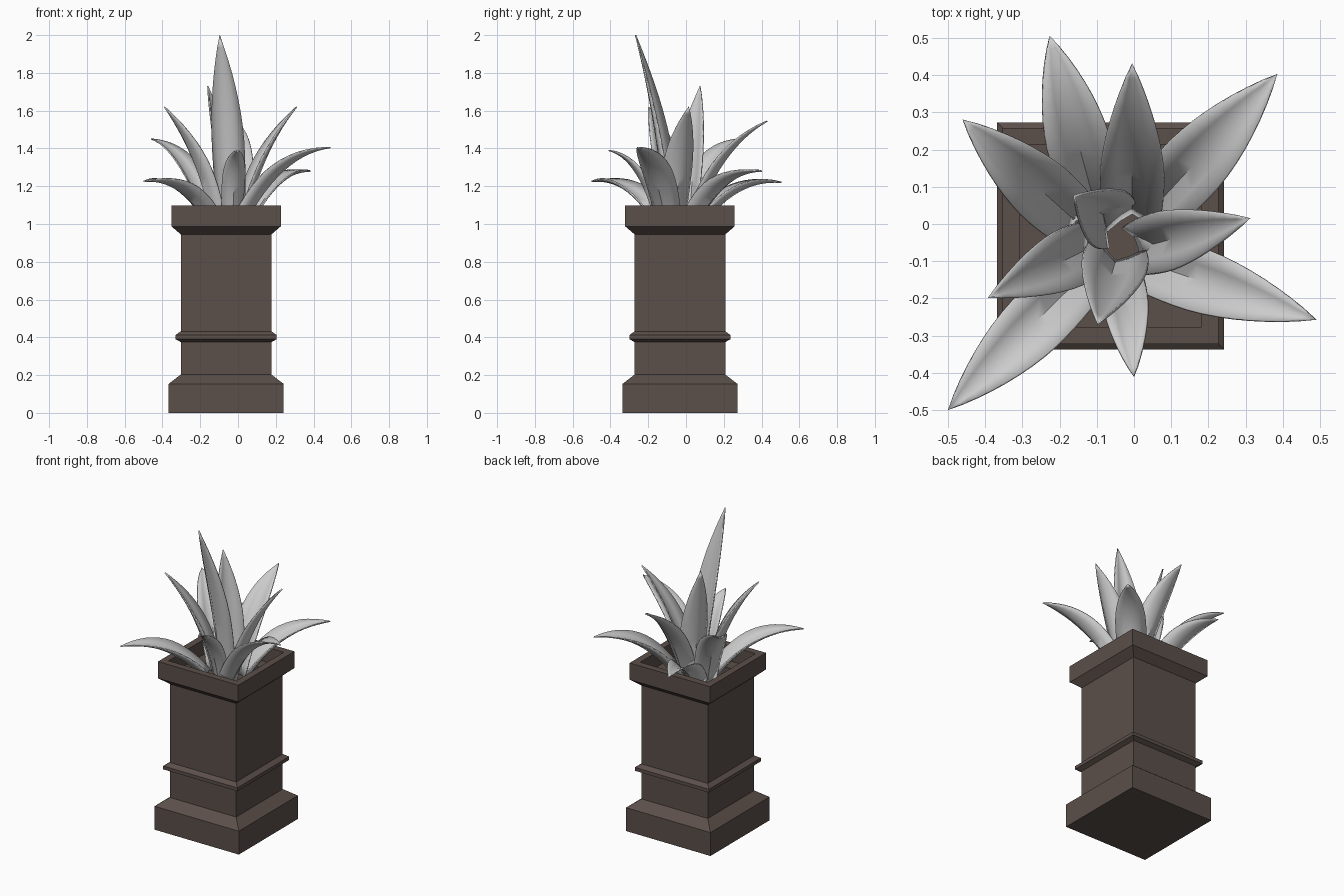
import bpy
import bmesh
import math
from mathutils import Vector

cube = bpy.data.objects.get("Cube")
if cube:
    bpy.data.objects.remove(cube)


def material(name, color):
    m = bpy.data.materials.new(name)
    m.use_nodes = True
    m.diffuse_color = color
    m.node_tree.nodes["Principled BSDF"].inputs["Base Color"].default_value = color
    return m


clay = material("brown clay", (0.105, 0.078, 0.068, 1))
leaf_grey = material("leaf grey", (0.6, 0.6, 0.6, 1))


def make_object(name, bm, mat):
    bmesh.ops.recalc_face_normals(bm, faces=bm.faces)
    mesh = bpy.data.meshes.new(name)
    bm.to_mesh(mesh)
    bm.free()
    mesh.materials.append(mat)
    obj = bpy.data.objects.new(name, mesh)
    bpy.context.collection.objects.link(obj)
    return obj


def square_stack(name, profile, center, mat):
    """Closed square solid swept through (half width, height) pairs."""
    bm = bmesh.new()
    rings = [[bm.verts.new((center[0] + sx * h, center[1] + sy * h, z))
              for sx, sy in ((-1, -1), (1, -1), (1, 1), (-1, 1))]
             for h, z in profile]
    for low, high in zip(rings, rings[1:]):
        for i in range(4):
            j = (i + 1) % 4
            bm.faces.new((low[i], low[j], high[j], high[i]))
    bm.faces.new(rings[0])
    bm.faces.new(rings[-1])
    return make_object(name, bm, mat)


# Pedestal planter: plinth, band, shaft, rim and hollow top
square_stack("planter", [
    (0.305, 0), (0.305, 0.153), (0.24, 0.203), (0.24, 0.375),
    (0.268, 0.39), (0.268, 0.412), (0.24, 0.432), (0.24, 0.945),
    (0.29, 0.988), (0.29, 1.097), (0.245, 1.097), (0.245, 1.0),
    (0.16, 1.0), (0.16, 0.95)], (-0.063, -0.032), clay)


def leaf(name, base, tip, half_width, reach, lift, steps=14):
    """Channelled blade along a curve; reach and lift place the bend."""
    a, c = Vector((*base, 0.97)), Vector(tip)
    flat = Vector((c.x - a.x, c.y - a.y, 0))
    b = a + flat * reach + Vector((0, 0, (c.z - a.z) * lift))
    side = Vector((-flat.y, flat.x, 0)).normalized()
    bm = bmesh.new()
    rows = []
    for s in range(steps):
        t = s / steps
        p = a * (1 - t) ** 2 + b * 2 * t * (1 - t) + c * t * t
        tangent = ((b - a) * (1 - t) + (c - b) * t).normalized()
        normal = tangent.cross(side).normalized()
        if normal.dot(Vector((0, 0, 1))) < 0:
            normal.negate()
        # Broad lower blade, narrowing in a curve to a point
        w = half_width * (0.8 + 0.2 * math.sin(min(t / 0.4, 1) * math.pi / 2))
        if t > 0.4:
            w *= 1 - ((t - 0.4) / 0.6) ** 1.8
        depth = 0.75 - 0.45 * t
        rows.append([bm.verts.new(p + side * w * k + normal * w * depth * abs(k) ** 1.3)
                     for k in (-1, -0.5, 0, 0.5, 1)])
    end = bm.verts.new(c)
    for low, high in zip(rows, rows[1:]):
        for i in range(4):
            bm.faces.new((low[i], low[i + 1], high[i + 1], high[i]))
    for i in range(4):
        bm.faces.new((rows[-1][i], rows[-1][i + 1], end))
    obj = make_object(name, bm, leaf_grey)
    solid = obj.modifiers.new("thickness", "SOLIDIFY")
    solid.thickness = 0.007
    solid.offset = 0
    bpy.ops.object.select_all(action="DESELECT")
    obj.select_set(True)
    bpy.context.view_layer.objects.active = obj
    bpy.ops.object.shade_smooth_by_angle(angle=math.radians(50))


# Leaves: base, tip, half width, bend reach, bend lift
leaves = {
    "outer_leaf_front_right": ((-0.14, -0.14), (-0.5, -0.5, 1.225), 0.085, 0.45, 1.1),
    "outer_leaf_front_left": ((0.02, -0.1), (0.49, -0.257, 1.405), 0.085, 0.42, 0.92),
    "outer_leaf_back_left": ((0.05, 0.04), (0.385, 0.403, 1.28), 0.09, 0.42, 1.0),
    "outer_leaf_back": ((-0.11, 0.07), (-0.227, 0.506, 1.22), 0.085, 0.45, 1.1),
    "middle_leaf_back_right": ((-0.16, 0.01), (-0.46, 0.28, 1.45), 0.085, 0.4, 0.88),
    "middle_leaf_back": ((-0.005, 0.03), (-0.005, 0.43, 1.545), 0.085, 0.36, 0.75),
    "middle_leaf_front": ((-0.03, -0.15), (0, -0.41, 1.39), 0.06, 0.35, 0.9),
    "inner_leaf_left": ((0.03, -0.06), (0.31, 0.015, 1.62), 0.08, 0.3, 0.62),
    "inner_leaf_right": ((-0.13, -0.07), (-0.39, -0.197, 1.62), 0.08, 0.3, 0.62),
    "inner_leaf_back": ((-0.075, 0.02), (-0.16, 0.075, 1.73), 0.085, 0.35, 0.55),
    "tall_leaf": ((-0.05, -0.1), (-0.097, -0.267, 2.0), 0.088, 0.3, 0.55),
}
for name, values in leaves.items():
    leaf(name, *values)
